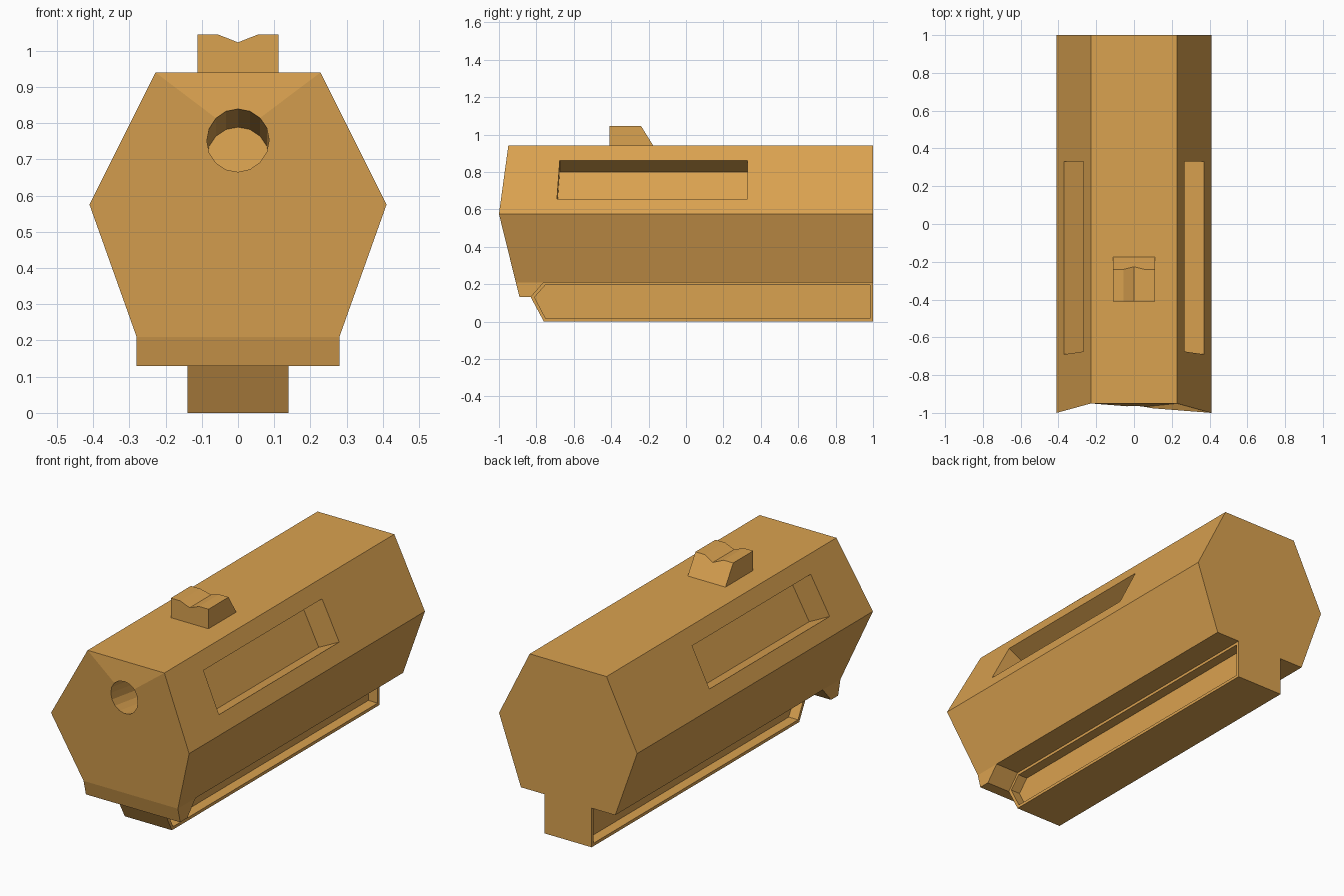
import bpy, bmesh, math
from mathutils import Vector

if "Cube" in bpy.data.objects:
    bpy.data.objects.remove(bpy.data.objects["Cube"])

mat = bpy.data.materials.new("amber_metal")
mat.diffuse_color = (0.70, 0.36, 0.08, 1)
mat.use_nodes = True
mat.node_tree.nodes["Principled BSDF"].inputs["Base Color"].default_value = mat.diffuse_color


def solid(name, ring_a, ring_b):
    """Closed solid between two matching rings of points."""
    bm = bmesh.new()
    a = [bm.verts.new(p) for p in ring_a]
    b = [bm.verts.new(p) for p in ring_b]
    bm.faces.new(a)
    bm.faces.new(b)
    n = len(a)
    for i in range(n):
        j = (i + 1) % n
        bm.faces.new((a[i], a[j], b[j], b[i]))
    bmesh.ops.recalc_face_normals(bm, faces=bm.faces)
    mesh = bpy.data.meshes.new(name)
    bm.to_mesh(mesh)
    bm.free()
    mesh.materials.append(mat)
    obj = bpy.data.objects.new(name, mesh)
    bpy.context.collection.objects.link(obj)
    return obj


def side_prism(name, outline, x0, x1):
    """Extrude a (y, z) outline across x."""
    return solid(name, [(x0, y, z) for y, z in outline],
                 [(x1, y, z) for y, z in outline])


def cut(target, cutter):
    """Subtract the cutter and remove it."""
    cutter.hide_render = True
    mod = target.modifiers.new("cut", 'BOOLEAN')
    mod.operation = 'DIFFERENCE'
    mod.solver = 'EXACT'
    mod.object = cutter
    bpy.context.view_layer.objects.active = target
    bpy.ops.object.modifier_apply(modifier=mod.name)
    bpy.data.objects.remove(cutter)


# Six-sided housing with a pointed front: half section as (x, front y, z)
half = [(0.228, -0.95, 0.94), (0.41, -1.0, 0.575), (0.28, -0.91, 0.21)]
section = half + [(-x, y, z) for x, y, z in reversed(half)]
housing = solid("housing", section, [(x, 1.0, z) for x, y, z in section])

# Round socket, square to the sloping front face
up = Vector((0, 0.05, 0.365)).normalized()
out = Vector((0, -0.365, 0.05)).normalized()
centre = Vector((0, -0.9755, 0.754))
circle = [centre + 0.086 * (Vector((math.cos(t), 0, 0)) + up * math.sin(t))
          for t in (i * math.tau / 16 for i in range(16))]
cut(housing, solid("socket_cutter", [p + out * 0.1 for p in circle],
                   [p - out * 0.37 for p in circle]))

# Long recesses in the upper side faces
window = [(-0.69, 0.655), (-0.675, 0.86), (0.33, 0.86), (0.33, 0.655)]
for s in (1, -1):
    normal = Vector((s * 0.365, 0, 0.182)).normalized()
    ring = [Vector((s * (0.41 - 0.182 * (z - 0.575) / 0.365), y, z)) for y, z in window]
    cut(housing, solid("recess_cutter", [p + normal * 0.05 for p in ring],
                       [p - normal * 0.136 for p in ring]))

# Lip under the front
side_prism("front_lip", [(-0.91, 0.21), (-0.89, 0.13), (-0.83, 0.13), (-0.76, 0.21)],
           -0.28, 0.28)

# Bottom rail with a sunk panel on each side
rail = side_prism("bottom_rail",
                  [(-0.76, 0), (-0.83, 0.13), (-0.76, 0.21), (1, 0.21), (1, 0)],
                  -0.14, 0.14)
panel = [(-0.75, 0.016), (-0.81, 0.13), (-0.752, 0.195), (0.984, 0.195), (0.984, 0.016)]
for s in (1, -1):
    cut(rail, side_prism("panel_cutter", panel, s * 0.085, s * 0.2))

# Notched sight on top, sloping down at the rear
notch = [(-0.112, 0.94), (-0.112, 1.045), (-0.056, 1.045), (0, 1.023),
         (0.056, 1.045), (0.112, 1.045), (0.112, 0.94)]
solid("top_sight", [(x, -0.41, z) for x, z in notch],
      [(x, -0.24 + (1.045 - z) * 0.62, z) for x, z in notch])
